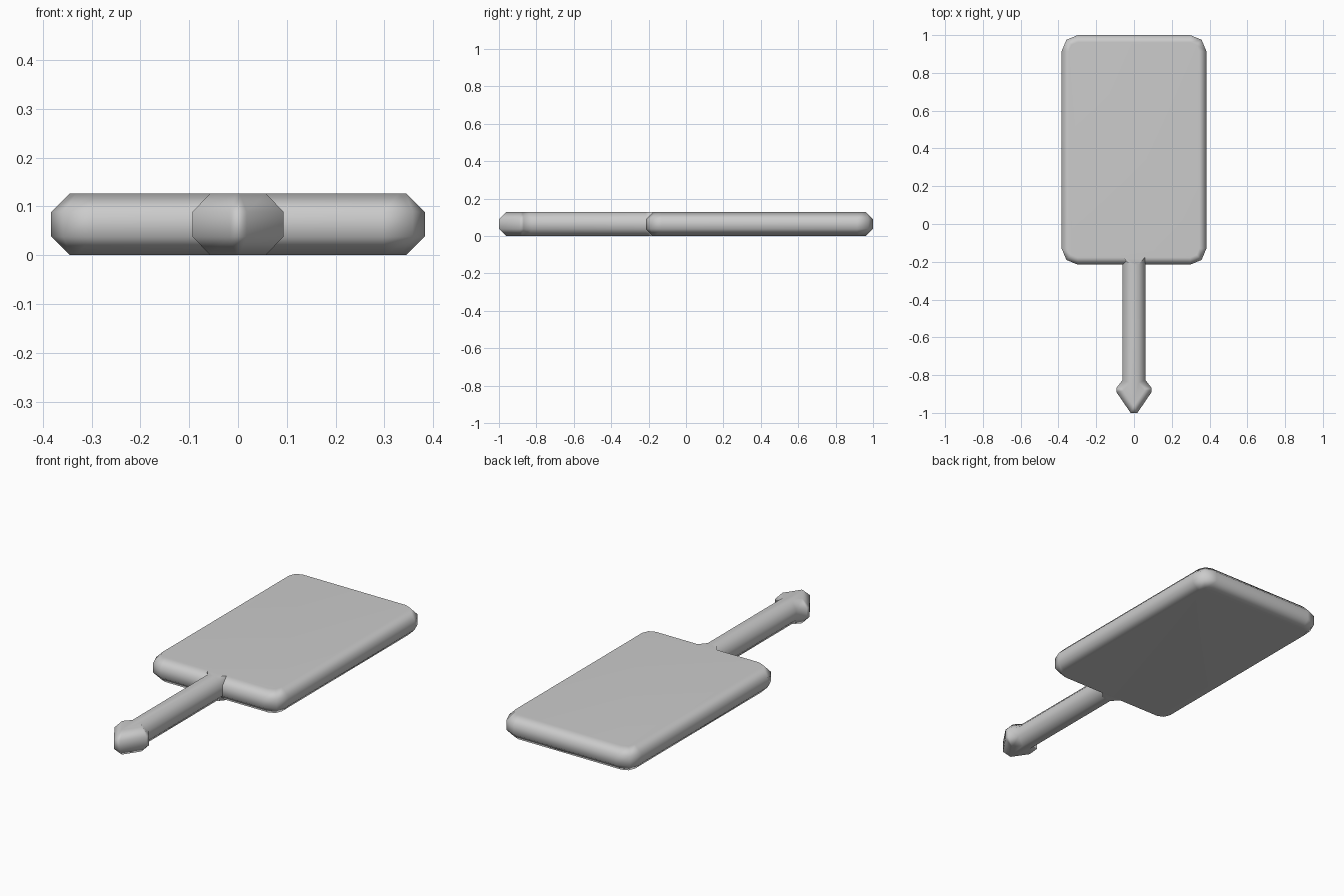
import bpy, bmesh, math

if "Cube" in bpy.data.objects:
    bpy.data.objects.remove(bpy.data.objects["Cube"])

HEIGHT = 0.127   # overall thickness
CHAMFER = 0.038  # bevel on the top and bottom rims


def layered_solid(name, outer, inner):
    """Flat solid whose rim is chamfered from the inner outline to the outer one."""
    bm = bmesh.new()
    layers = [(inner, 0), (outer, CHAMFER), (outer, HEIGHT - CHAMFER), (inner, HEIGHT)]
    rings = [[bm.verts.new((x, y, z)) for x, y in pts] for pts, z in layers]
    n = len(outer)
    for a, b in zip(rings, rings[1:]):
        for i in range(n):
            j = (i + 1) % n
            bm.faces.new((a[i], a[j], b[j], b[i]))
    bm.faces.new(rings[0][::-1])
    bm.faces.new(rings[-1])
    bmesh.ops.recalc_face_normals(bm, faces=bm.faces)
    mesh = bpy.data.meshes.new(name)
    bm.to_mesh(mesh)
    bm.free()
    ob = bpy.data.objects.new(name, mesh)
    bpy.context.collection.objects.link(ob)
    bpy.ops.object.select_all(action='DESELECT')
    ob.select_set(True)
    bpy.context.view_layer.objects.active = ob
    bpy.ops.object.shade_smooth_by_angle(angle=math.radians(50))
    # keep the broad faces flat-looking while the rim stays soft
    wn = ob.modifiers.new("weighted_normals", 'WEIGHTED_NORMAL')
    wn.keep_sharp = True
    return ob


def rounded_rect(x, y0, y1, centre_inset, radius, segments=2):
    """Counter-clockwise rectangle outline with rounded corners."""
    cx, c0, c1 = x - centre_inset, y0 + centre_inset, y1 - centre_inset
    pts = []
    for k, (px, py) in enumerate([(cx, c1), (-cx, c1), (-cx, c0), (cx, c0)]):
        for s in range(segments + 1):
            a = math.pi / 2 * (k + s / segments)
            pts.append((px + radius * math.cos(a), py + radius * math.sin(a)))
    return pts


def mirrored(half):
    """Close a right-hand half outline, listed from front to back."""
    return half + [(-x, y) for x, y in reversed(half)]


# Broad rectangular blade
R = 0.085
layered_solid("blade",
              rounded_rect(0.383, -0.215, 1.0, R, R),
              rounded_rect(0.383, -0.215, 1.0, R, R - CHAMFER))

# Slim handle with a pointed knob, running into the blade
outer = [(0.018, -1.0), (0.093, -0.89), (0.093, -0.868), (0.06, -0.825),
         (0.06, -0.215), (0.06, -0.17)]
inner = [(0.003, -0.962), (0.057, -0.882), (0.057, -0.875), (0.024, -0.84),
         (0.024, -0.215), (0.058, -0.176)]
layered_solid("handle", mirrored(outer), mirrored(inner))
